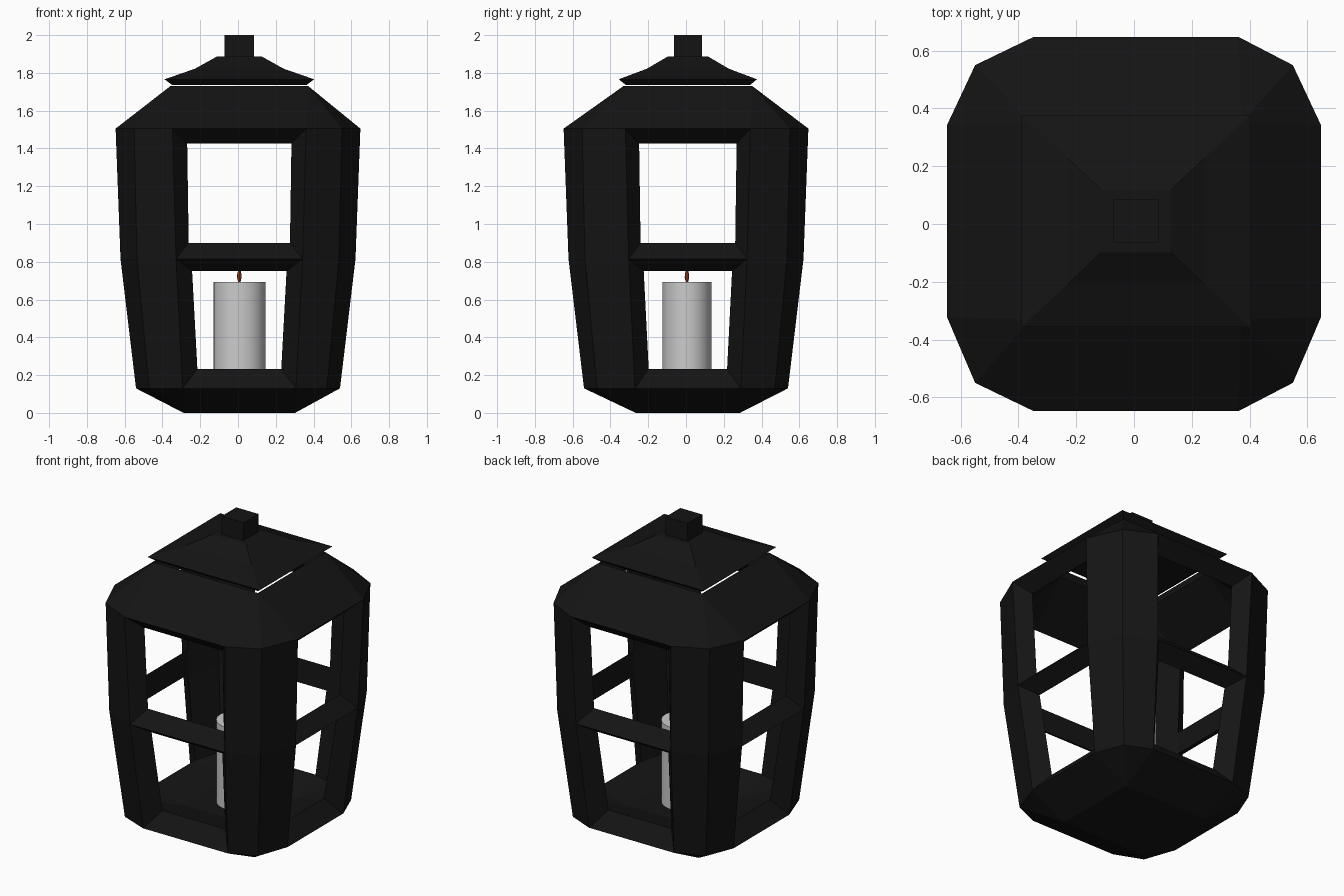
import bpy, bmesh, math

if "Cube" in bpy.data.objects:
    bpy.data.objects.remove(bpy.data.objects["Cube"])

CX, CY = 0.007, 0.010      # slight offset of the inner details
RY = 0.935                 # depth/width ratio of the inner details


def material(name, col):
    m = bpy.data.materials.new(name)
    m.diffuse_color = (*col, 1)
    m.use_nodes = True
    m.node_tree.nodes["Principled BSDF"].inputs["Base Color"].default_value = m.diffuse_color
    return m


def finish(bm, name, mat=None):
    bmesh.ops.remove_doubles(bm, verts=bm.verts, dist=1e-5)
    bmesh.ops.recalc_face_normals(bm, faces=bm.faces)
    me = bpy.data.meshes.new(name)
    bm.to_mesh(me)
    bm.free()
    ob = bpy.data.objects.new(name, me)
    bpy.context.collection.objects.link(ob)
    if mat:
        me.materials.append(mat)
    return ob


def smooth(ob):
    bpy.context.view_layer.objects.active = ob
    ob.select_set(True)
    bpy.ops.object.shade_smooth_by_angle(angle=math.radians(40))
    ob.select_set(False)


def face(bm, vs):
    # skip corners collapsed to a point, reduce quads to triangles
    out = []
    for v in vs:
        if all((v.co - o.co).length > 1e-5 for o in out):
            out.append(v)
    if len(out) > 2:
        bm.faces.new(out)


def ring(bm, z, r, b, f):
    # square with two-step chamfered corners: r reach, b corner, f flat half-width
    pts = []
    for sx, sy in ((1, 1), (-1, 1), (-1, -1), (1, -1)):
        q = [(r, f * RY), (b, b), (f, r)]
        if r == f:
            q = [(f, f * RY)] * 3
        q = [(sx * x + (CX if x == f else 0),
              sy * y + (CY if y == f * RY else 0)) for x, y in q]
        pts += q if sx * sy > 0 else q[::-1]
    return [bm.verts.new((x, y, z)) for x, y in pts]


def bridge(bm, a, b, skip=False):
    for i in range(12):
        if skip and i % 3 == 2:
            continue
        j = (i + 1) % 12
        face(bm, [a[i], a[j], b[j], b[i]])


dark = material("dark_metal", (0.007, 0.007, 0.007))
red = material("flame_red", (0.35, 0.06, 0.02))

# Lantern housing: outer skin, inner skin and bevelled window frames
bm = bmesh.new()
outer = [ring(bm, *p) for p in (
    (0, .295, .295, .295), (.13, .54, .47, .30), (.815, .622, .535, .335),
    (1.505, .648, .55, .354), (1.73, .365, .365, .365))]
inner = [ring(bm, *p) for p in (
    (.17, .24, .24, .24), (.232, .455, .40, .222), (.75, .525, .45, .25),
    (.90, .535, .46, .268), (1.425, .56, .475, .276), (1.64, .31, .31, .31))]
for k in range(4):
    bridge(bm, outer[k], outer[k + 1], skip=k in (1, 2))
for k in range(5):
    bridge(bm, inner[k], inner[k + 1], skip=k in (1, 3))
for o, n in ((1, 1), (2, 3)):
    for i in (2, 5, 8, 11):
        j = (i + 1) % 12
        op = [outer[o][i], outer[o][j], outer[o + 1][j], outer[o + 1][i]]
        ip = [inner[n][i], inner[n][j], inner[n + 1][j], inner[n + 1][i]]
        for e in range(4):
            g = (e + 1) % 4
            face(bm, [op[e], op[g], ip[g], ip[e]])
bridge(bm, outer[4], inner[5])       # rim of the open top
face(bm, outer[0])
face(bm, inner[0])
finish(bm, "lantern_housing", dark)


def square_stack(name, levels):
    bm = bmesh.new()
    prev = None
    for z, s, t in levels:
        cur = [bm.verts.new((CX + a * s, CY + b * t, z))
               for a, b in ((1, 1), (-1, 1), (-1, -1), (1, -1))]
        if prev:
            for i in range(4):
                j = (i + 1) % 4
                bm.faces.new([prev[i], prev[j], cur[j], cur[i]])
        else:
            bm.faces.new(cur)
        prev = cur
    bm.faces.new(prev)
    return finish(bm, name, dark)


# Floating roof cap and square knob
square_stack("roof_cap", [(1.737, .357, .33), (1.766, .396, .366),
                          (1.822, .235, .217), (1.886, .12, .108)])
square_stack("roof_knob", [(1.87, .078, .074), (2.0, .078, .074)])


def lathe(name, profile, n, mat=None, ratio=1.0):
    bm = bmesh.new()
    prev = None
    for r, z in profile:
        cur = [bm.verts.new((CX + r * math.cos(2 * math.pi * i / n),
                             .005 + ratio * r * math.sin(2 * math.pi * i / n), z))
               for i in range(n)]
        if prev:
            for i in range(n):
                j = (i + 1) % n
                bm.faces.new([prev[i], prev[j], cur[j], cur[i]])
        else:
            bm.faces.new(cur)
        prev = cur
    bm.faces.new(prev)
    ob = finish(bm, name, mat)
    smooth(ob)
    return ob


# Candle and its small flame
lathe("candle", [(.138, .17), (.138, .693)], 24, ratio=.935)
lathe("flame", [(.005, .69), (.012, .715), (.011, .735), (.002, .775)], 8, red)
